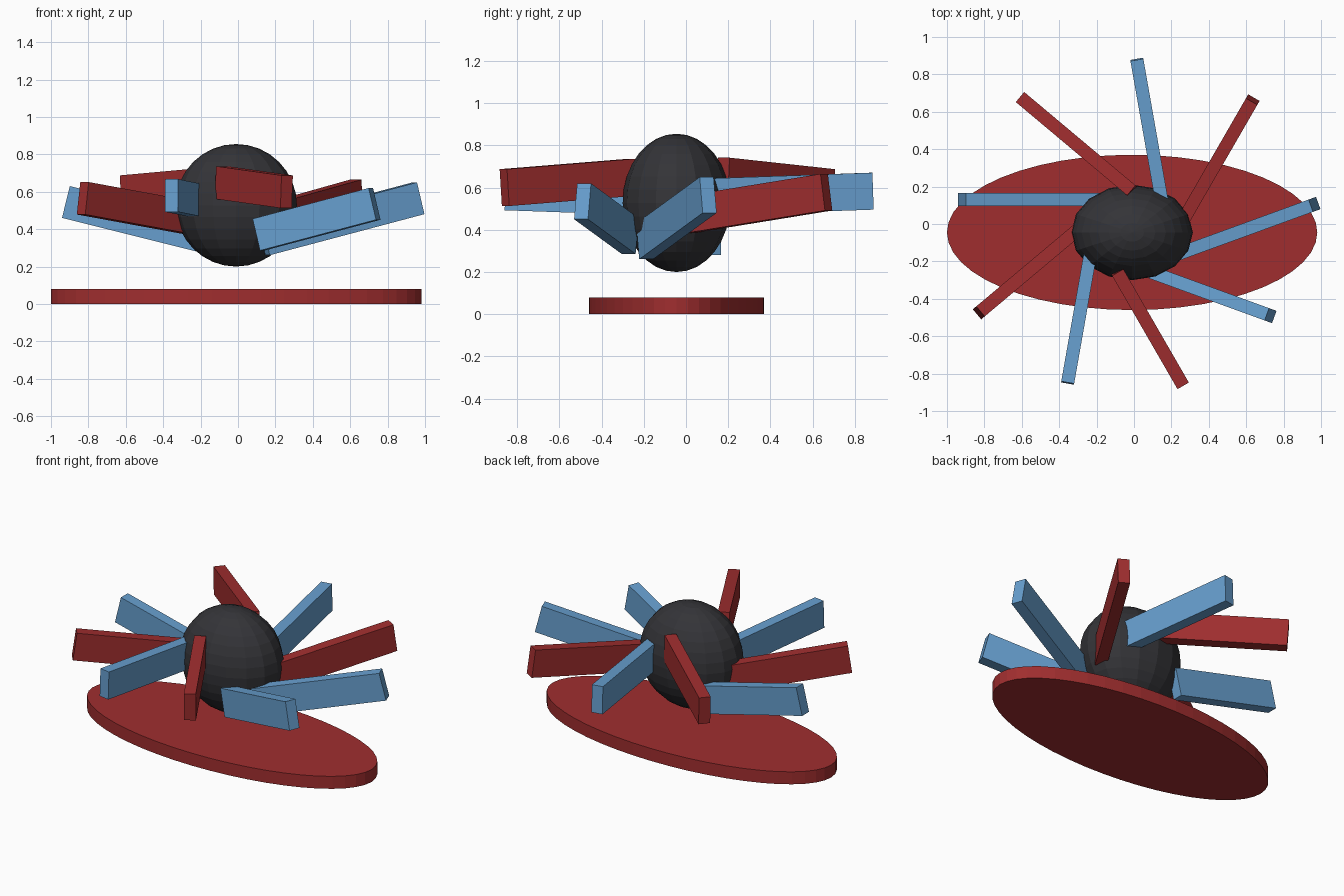
import bpy
import math
from mathutils import Vector, Matrix

cube = bpy.data.objects.get("Cube")
if cube:
    bpy.data.objects.remove(cube, do_unlink=True)


def material(name, rgb):
    mat = bpy.data.materials.new(name)
    mat.use_nodes = True
    color = (*rgb, 1.0)
    mat.diffuse_color = color
    mat.node_tree.nodes["Principled BSDF"].inputs["Base Color"].default_value = color
    return mat


red = material("dark_red", (0.35, 0.027, 0.028))
blue = material("sky_blue", (0.135, 0.345, 0.62))
black = material("charcoal", (0.034, 0.034, 0.039))


def finish(name, mat):
    obj = bpy.context.object
    obj.name = name
    obj.data.materials.append(mat)
    return obj


CENTRE = Vector((-0.01, -0.045, 0))

# Oval base plate
bpy.ops.mesh.primitive_cylinder_add(vertices=48, radius=1, depth=0.08,
                                    location=CENTRE + Vector((0, 0, 0.04)))
base = finish("base_plate", red)
base.scale = (0.99, 0.415, 1)

# Faceted egg-shaped hub
bpy.ops.mesh.primitive_uv_sphere_add(segments=16, ring_count=16, radius=1,
                                     location=CENTRE + Vector((0, 0, 0.5275)))
hub = finish("hub", black)
hub.scale = (0.325, 0.255, 0.3275)

# Blades: outer end centre (x, y, z) and horizontal length, 40 degrees apart
blades = [
    ((0.965, 0.105, 0.565), 0.88),
    ((0.635, 0.665, 0.578), 0.785),
    ((0.015, 0.88, 0.583), 0.77),
    ((-0.605, 0.675, 0.60), 0.777),
    ((-0.92, 0.13, 0.545), 0.72),
    ((-0.83, -0.475, 0.565), 0.74),
    ((-0.355, -0.85, 0.58), 0.69),
    ((0.26, -0.86, 0.60), 0.70),
    ((0.73, -0.49, 0.535), 0.66),
]

for i, (outer, reach) in enumerate(blades):
    # The upward tilt repeats every four blades
    tilt = math.radians(14 - 6 * (i % 4))
    turn = math.radians(20 + 40 * i)
    rot = Matrix.Rotation(turn, 4, 'Z') @ Matrix.Rotation(-tilt, 4, 'Y')
    length = reach / math.cos(tilt)
    bpy.ops.mesh.primitive_cube_add(size=1)
    blade = finish(f"blade_{i + 1}", red if i % 2 else blue)
    blade.matrix_world = (Matrix.Translation(outer) @ rot
                          @ Matrix.Translation((-length / 2, 0, 0))
                          @ Matrix.Diagonal((length, 0.07, 0.175, 1)))
